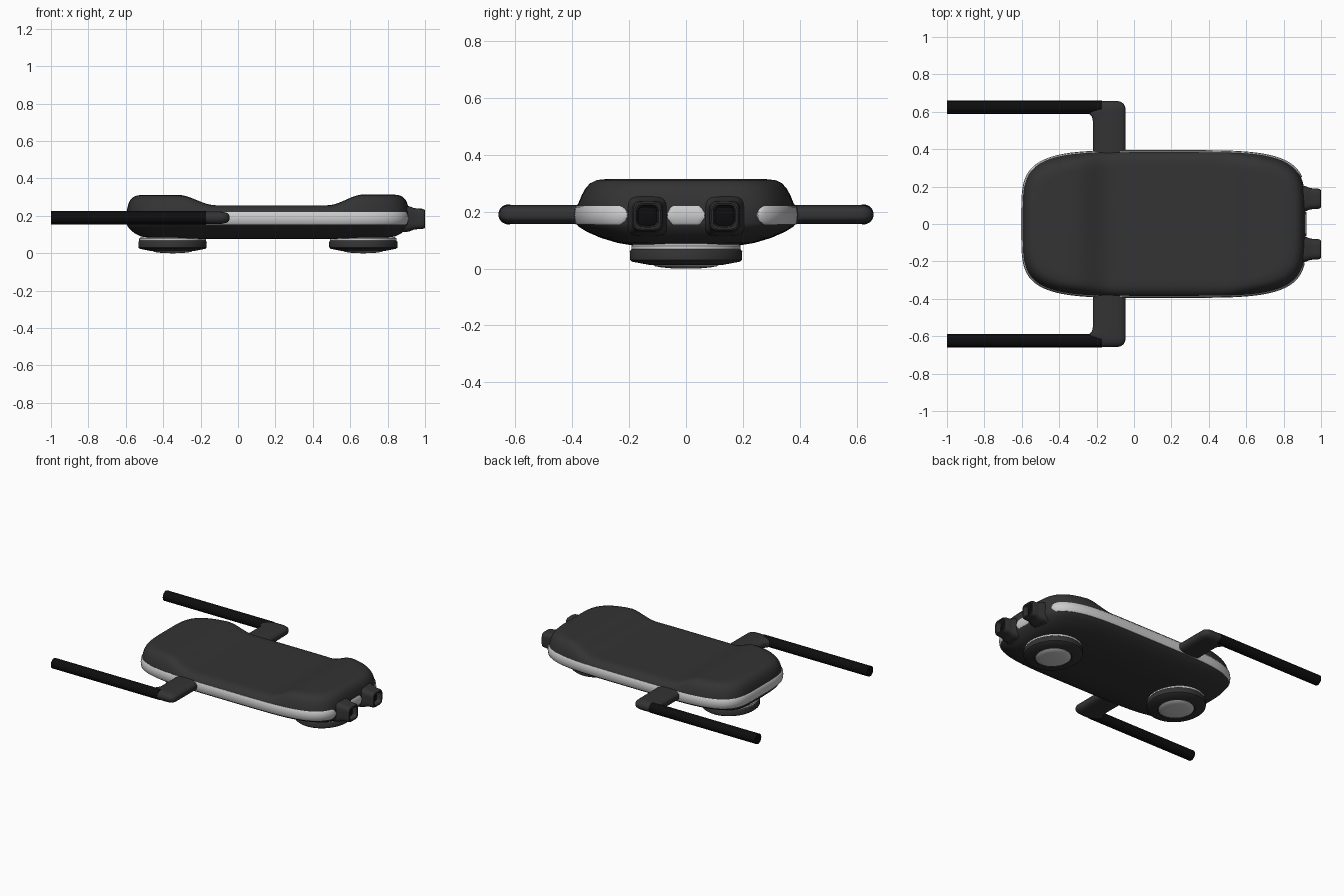
import bpy, bmesh, math

if "Cube" in bpy.data.objects:
    bpy.data.objects.remove(bpy.data.objects["Cube"])

CX, N = 0.16, 4.5  # body centre and outline squareness


def material(name, v):
    m = bpy.data.materials.new(name)
    m.diffuse_color = (v, v, v, 1)
    m.use_nodes = True
    m.node_tree.nodes["Principled BSDF"].inputs["Base Color"].default_value = m.diffuse_color
    return m


DARK = material("dark_shell", 0.033)
BLACK = material("black_rubber", 0.004)
LIGHT = material("light_trim", 0.6)


def loft(name, rings, mat, angle=40):
    """Skin closed rings of equal length and cap both ends."""
    bm = bmesh.new()
    vs = [[bm.verts.new(p) for p in r] for r in rings]
    n = len(vs[0])
    for a, b in zip(vs, vs[1:]):
        for i in range(n):
            j = (i + 1) % n
            bm.faces.new((a[i], a[j], b[j], b[i]))
    bm.faces.new(vs[0][::-1])
    bm.faces.new(vs[-1])
    bmesh.ops.recalc_face_normals(bm, faces=bm.faces)
    me = bpy.data.meshes.new(name)
    bm.to_mesh(me)
    bm.free()
    ob = bpy.data.objects.new(name, me)
    bpy.context.collection.objects.link(ob)
    me.materials.append(mat)
    bpy.ops.object.select_all(action='DESELECT')
    ob.select_set(True)
    bpy.context.view_layer.objects.active = ob
    bpy.ops.object.shade_smooth_by_angle(angle=math.radians(angle))
    return ob


def squircle(t, hx, hy, n=N):
    c, s = math.cos(t), math.sin(t)
    r = (abs(c) ** n + abs(s) ** n) ** (-1 / n)
    return hx * c * r, hy * s * r


def loop(count):
    return [2 * math.pi * i / count for i in range(count)]


def smooth(a, b, x):
    t = min(1, max(0, (x - a) / (b - a)))
    return t * t * (3 - 2 * t)


def top_height(x):
    return 0.256 + 0.056 * (1 - smooth(-0.32, -0.12, x)) + 0.058 * smooth(0.48, 0.67, x)


# Body: curved belly, straight waist, top with a raised hump at each end
rings = []
belly = [(0.02, 0.01, 0.075), (0.4, 0.1, 0.076), (0.62, 0.18, 0.08), (0.68, 0.24, 0.09),
         (0.715, 0.3, 0.108), (0.74, 0.35, 0.13), (0.752, 0.378, 0.148), (0.757, 0.388, 0.16)]
for hx, hy, z in belly:
    rings.append([(CX + x, y, z) for x, y in (squircle(t, hx, hy) for t in loop(192))])
upper = [(0.756, 0.387, 0), (0.752, 0.381, 0.25), (0.746, 0.373, 0.5), (0.737, 0.363, 0.7),
         (0.722, 0.35, 0.87), (0.7, 0.332, 0.97), (0.67, 0.305, 1)]
upper += [(0.67 * k / 30, 0.305 * k / 30, 1) for k in range(29, 0, -1)]
for hx, hy, f in upper:
    ring = []
    for t in loop(192):
        x, y = squircle(t, hx, hy)
        ring.append((CX + x, y, 0.215 + f * (top_height(CX + x) - 0.215)))
    rings.append(ring)
loft("body_shell", rings, DARK)


# Light trim strips following the body outline, with rounded ends
def strip(name, a, b, steps, taper):
    rs = []
    for i in range(steps + 1):
        t = a + (b - a) * i / steps
        d = min(1, min(t - a, b - t) / taper)
        h = 0.033 * max(0.2, math.sqrt(1 - (1 - d) ** 2))
        ring = []
        for o, k in ((-0.03, -1), (0, -1), (0.005, -0.8), (0.008, 0), (0.005, 0.8), (0, 1), (-0.03, 1)):
            x, y = squircle(t, 0.755 + o, 0.387 + o)
            ring.append((CX + x, y, 0.1875 + k * h))
        rs.append(ring)
    loft(name, rs, LIGHT)


strip("side_trim", 0.584, 2 * math.pi - 0.489, 240, 0.07)
strip("nose_trim", -0.165, 0.165, 24, 0.06)

# Square sensor snouts at the nose, with a black recess
for side, label in ((1, "left"), (-1, "right")):
    prof = [(0.84, 0.075), (0.9, 0.07), (0.92, 0.066), (0.94, 0.058), (0.96, 0.055), (0.985, 0.054),
            (0.997, 0.05), (1.0, 0.045), (0.997, 0.039), (0.99, 0.036), (0.95, 0.033)]
    rs = [[(x, side * 0.135 + y, 0.184 + z) for y, z in (squircle(t, h, h) for t in loop(40))]
          for x, h in prof]
    loft(label + "_snout", rs, DARK)
    rs = [[(x, side * 0.135 + y, 0.184 + z) for y, z in (squircle(t, h, h) for t in loop(40))]
          for x, h in ((0.94, 0.033), (0.965, 0.033), (0.97, 0.02))]
    loft(label + "_lens", rs, BLACK)

# Side arms with a rounded tip, and the long tubes running backwards
for side, label in ((1, "left"), (-1, "right")):
    prof = [(0.3, -0.22, -0.045, 0.034), (0.55, -0.22, -0.045, 0.034), (0.572, -0.224, -0.045, 0.034),
            (0.588, -0.24, -0.045, 0.034), (0.605, -0.24, -0.045, 0.034), (0.625, -0.21, -0.047, 0.033),
            (0.643, -0.2, -0.055, 0.027), (0.653, -0.2, -0.07, 0.018), (0.658, -0.2, -0.09, 0.006)]
    rs = []
    for y, x0, x1, hz in prof:
        pts = (squircle(t, (x1 - x0) / 2, hz, 3) for t in loop(48))
        rs.append([((x0 + x1) / 2 + x, side * y, 0.19 + z) for x, z in pts])
    loft(label + "_arm", rs, DARK)
    rs = [[(x, side * 0.624 + 0.035 * math.cos(t), 0.19 + 0.035 * math.sin(t)) for t in loop(32)]
          for x in (-1.0, -0.2, -0.17)]
    loft(label + "_tube", rs, BLACK)


# Round pads below: light seat, dark ring, light dome
def lathe(name, cx, prof, mat):
    loft(name, [[(cx + r * math.cos(t), 1.08 * r * math.sin(t), z) for t in loop(64)]
                for r, z in prof], mat)


for cx, label in ((-0.35, "rear"), (0.67, "front")):
    lathe(label + "_pad_seat", cx, [(0.17, 0.06), (0.178, 0.068), (0.178, 0.08), (0.165, 0.088)], LIGHT)
    lathe(label + "_pad_ring", cx, [(0.1, 0.025), (0.115, 0.012), (0.135, 0.016), (0.175, 0.024),
                                    (0.182, 0.03), (0.183, 0.06), (0.178, 0.067), (0.1, 0.068)], DARK)
    lathe(label + "_pad_dome", cx, [(0.11, 0.03), (0.11, 0.014), (0.1, 0.008), (0.08, 0.004),
                                    (0.05, 0.001), (0.01, 0.0)], LIGHT)
